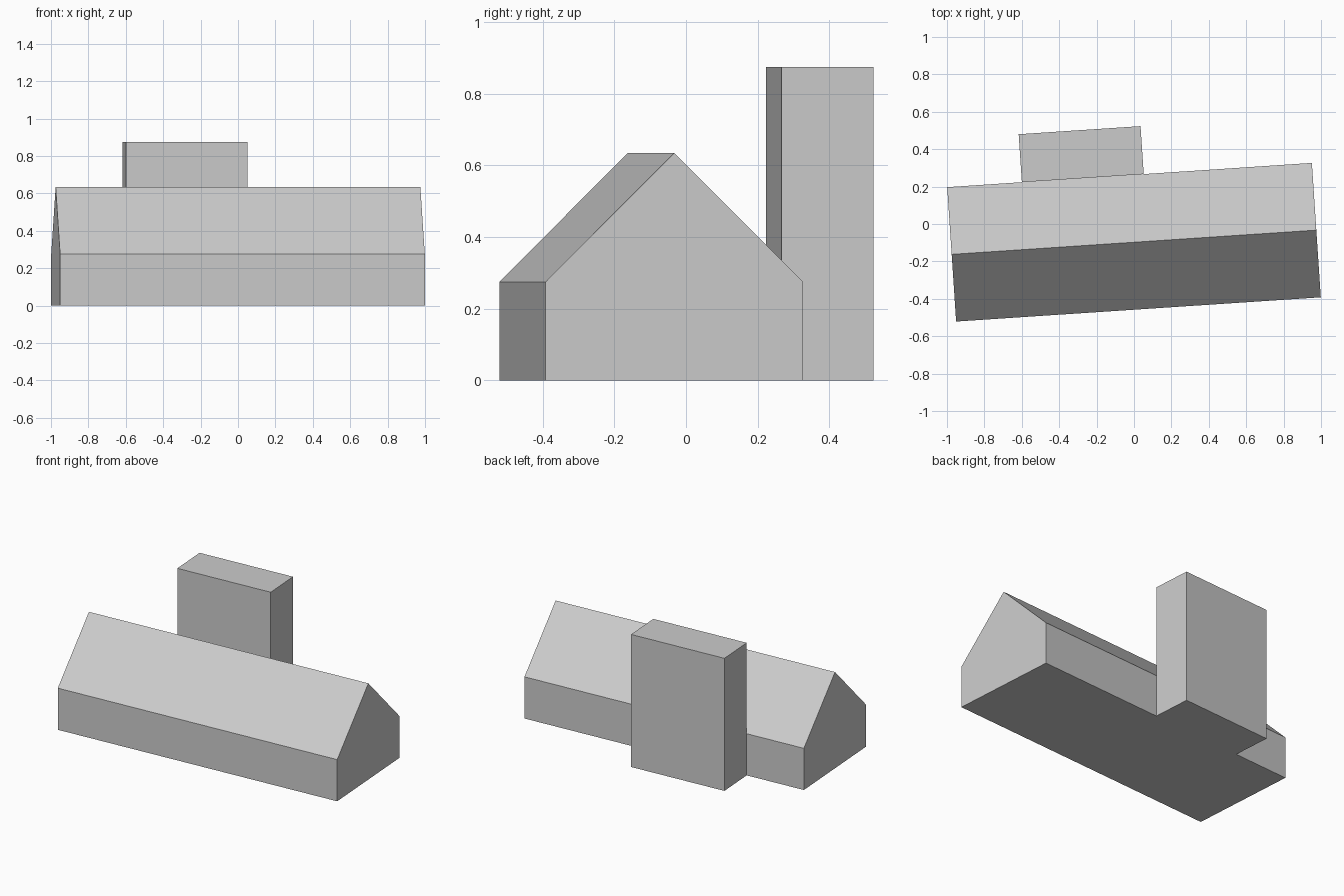
import bpy
import bmesh
import math
from mathutils import Matrix, Vector

cube = bpy.data.objects.get("Cube")
if cube:
    bpy.data.objects.remove(cube, do_unlink=True)

# One plain grey for the whole building
grey = bpy.data.materials.new("light_grey")
grey.use_nodes = True
colour = (0.6, 0.6, 0.6, 1)
grey.diffuse_color = colour
grey.node_tree.nodes["Principled BSDF"].inputs["Base Color"].default_value = colour

# Both parts share the slightly turned plan of the building
PLACE = Matrix.Translation((0, -0.0975, 0)) @ Matrix.Rotation(math.radians(3.8), 4, "Z")


def prism(name, profile, x0, x1):
    """Extrude a (y, z) profile along x from x0 to x1."""
    bm = bmesh.new()
    face = bm.faces.new([bm.verts.new((x0, y, z)) for y, z in profile])
    ext = bmesh.ops.extrude_face_region(bm, geom=[face], use_keep_orig=True)
    moved = [g for g in ext["geom"] if isinstance(g, bmesh.types.BMVert)]
    bmesh.ops.translate(bm, verts=moved, vec=Vector((x1 - x0, 0, 0)))
    bmesh.ops.recalc_face_normals(bm, faces=bm.faces)
    mesh = bpy.data.meshes.new(name)
    bm.to_mesh(mesh)
    bm.free()
    mesh.materials.append(grey)
    obj = bpy.data.objects.new(name, mesh)
    obj.matrix_world = PLACE
    bpy.context.collection.objects.link(obj)
    return obj


# Long gabled hall
half_width, eaves, ridge = 0.36, 0.275, 0.635
prism("gabled_hall",
      [(-half_width, 0), (half_width, 0), (half_width, eaves),
       (0, ridge), (-half_width, eaves)],
      -0.977, 0.977)

# Flat-topped tower standing against the back wall
back, top = 0.617, 0.875
prism("back_tower",
      [(half_width, 0), (back, 0), (back, top), (half_width, top)],
      -0.577, 0.076)
